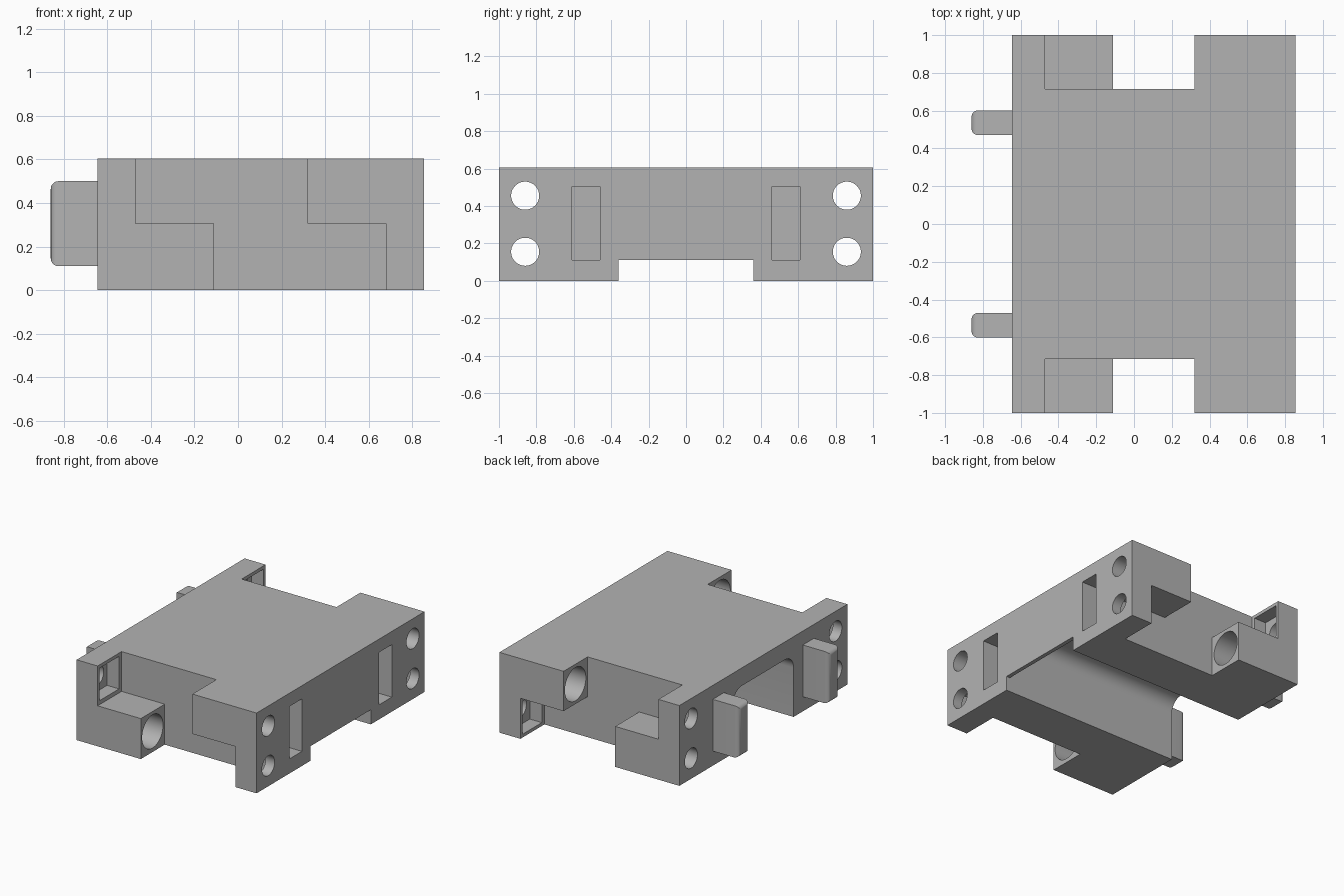
import bpy, bmesh, math
from mathutils import Matrix, Vector

old = bpy.data.objects.get("Cube")
if old:
    bpy.data.objects.remove(old, do_unlink=True)

grey = bpy.data.materials.new("plain grey")
grey.use_nodes = True
COLOR = (0.45, 0.45, 0.45, 1)
grey.diffuse_color = COLOR
grey.node_tree.nodes["Principled BSDF"].inputs["Base Color"].default_value = COLOR


def finish(name, bm):
    bmesh.ops.recalc_face_normals(bm, faces=bm.faces)
    mesh = bpy.data.meshes.new(name)
    bm.to_mesh(mesh)
    bm.free()
    mesh.materials.append(grey)
    ob = bpy.data.objects.new(name, mesh)
    bpy.context.collection.objects.link(ob)
    return ob


def box(name, x, y, z):
    bm = bmesh.new()
    lo, hi = Vector((x[0], y[0], z[0])), Vector((x[1], y[1], z[1]))
    m = Matrix.Translation((lo + hi) / 2) @ Matrix.Diagonal((*(hi - lo), 1))
    bmesh.ops.create_cube(bm, size=1, matrix=m)
    return finish(name, bm)


def prism(name, points, push):
    bm = bmesh.new()
    face = bm.faces.new([bm.verts.new(p) for p in points])
    ext = bmesh.ops.extrude_face_region(bm, geom=[face], use_keep_orig=True)
    verts = [g for g in ext["geom"] if isinstance(g, bmesh.types.BMVert)]
    bmesh.ops.translate(bm, verts=verts, vec=push)
    return finish(name, bm)


def rod(name, x, y, z, r):
    bm = bmesh.new()
    m = Matrix.Translation(((x[0] + x[1]) / 2, y, z)) @ Matrix.Rotation(math.pi / 2, 4, "Y")
    bmesh.ops.create_cone(bm, cap_ends=True, segments=48, radius1=r, radius2=r,
                          depth=x[1] - x[0], matrix=m)
    return finish(name, bm)


def span(side, a, b):
    return sorted((side * a, side * b))


LEFT, RIGHT, TOP, MID = -0.645, 0.855, 0.605, 0.305
HOLE_Y, LOW, HIGH = 0.86, 0.155, 0.455
body = box("body", (LEFT, RIGHT), (-1, 1), (0, TOP))
cutters = []

# Stepped recesses, sockets, bores and through holes on both sides
step = [(-0.11, -0.1), (0.68, -0.1), (0.68, MID), (0.32, MID),
        (0.32, 0.7), (-0.47, 0.7), (-0.47, MID), (-0.11, MID)]
for s in (-1, 1):
    cutters.append(prism("recess_cutter", [(x, s * 0.715, z) for x, z in step], (0, s * 0.4, 0)))
    socket_y = span(s, 0.745, 0.975)
    cutters += [
        box("upper_socket_cutter", (-0.57, -0.4), socket_y, (0.335, 0.58)),
        box("lower_socket_cutter", (0.6, 0.78), socket_y, (0.025, 0.275)),
        rod("lower_bore_cutter", (-0.39, 0), s * HOLE_Y, LOW, 0.125),
        rod("upper_bore_cutter", (0.2, 0.6), s * HOLE_Y, HIGH, 0.125),
        box("peg_slot_cutter", (0.61, 1), span(s, 0.46, 0.61), (0.11, 0.505)),
    ]
    for z in (LOW, HIGH):
        cutters.append(rod("hole_cutter", (-0.8, 1), s * HOLE_Y, z, 0.075))

# Underside channel with rounded upper corners and a thin end lip
W, H, R = 0.36, 0.47, 0.1
arch = [(-0.8, -W, -0.1), (-0.8, W, -0.1)]
for i in range(17):
    a = math.pi * i / 16
    for cy in ([W - R] if i < 8 else [W - R, R - W] if i == 8 else [R - W]):
        arch.append((-0.8, cy + R * math.cos(a), H - R + R * math.sin(a)))
cutters.append(prism("channel_cutter", arch, (0.8 + 0.825, 0, 0)))
cutters.append(box("lip_cutter", (0.7, 1), (-W, W), (-0.1, 0.11)))

for c in cutters:
    mod = body.modifiers.new(c.name, "BOOLEAN")
    mod.operation, mod.solver, mod.object = "DIFFERENCE", "EXACT", c
bpy.context.view_layer.update()
graph = bpy.context.evaluated_depsgraph_get()
cut_mesh = bpy.data.meshes.new_from_object(body.evaluated_get(graph))
body.modifiers.clear()
body.data = cut_mesh
for c in cutters:
    bpy.data.objects.remove(c, do_unlink=True)

# Pegs with rounded tips
parts = [body]
for s, name in ((-1, "right_peg"), (1, "left_peg")):
    peg = box(name, (-0.86, LEFT), span(s, 0.47, 0.602), (0.11, 0.5))
    bm = bmesh.new()
    bm.from_mesh(peg.data)
    tip = [e for e in bm.edges if any(v.co.x < -0.8 for v in e.verts)
           and all(v.co.x < -0.8 for v in e.verts)]
    bmesh.ops.bevel(bm, geom=tip, offset=0.035, segments=5, profile=0.5, affect="EDGES")
    bm.to_mesh(peg.data)
    bm.free()
    parts.append(peg)

# Smooth round surfaces, keep edges sharp
bpy.ops.object.select_all(action="DESELECT")
for ob in parts:
    ob.select_set(True)
bpy.context.view_layer.objects.active = body
bpy.ops.object.shade_smooth_by_angle(angle=math.radians(30))
